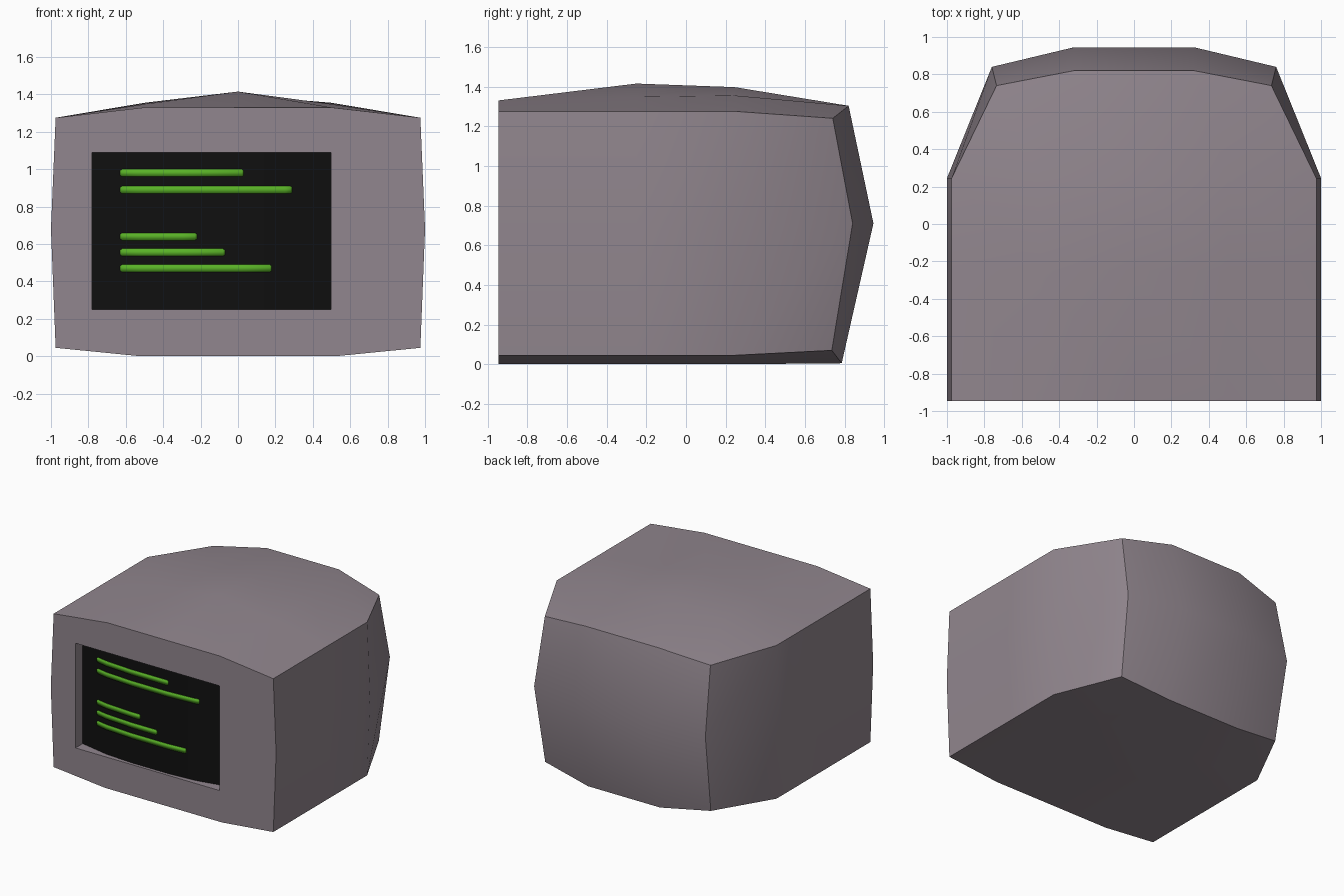
import bpy, bmesh, math

if "Cube" in bpy.data.objects:
    bpy.data.objects.remove(bpy.data.objects["Cube"])

FRONT = -0.945


def material(name, rgb):
    m = bpy.data.materials.new(name)
    m.diffuse_color = (*rgb, 1)
    m.use_nodes = True
    m.node_tree.nodes["Principled BSDF"].inputs["Base Color"].default_value = m.diffuse_color
    return m


casing = material("casing_grey", (0.285, 0.24, 0.272))
black = material("screen_black", (0.005, 0.005, 0.005))
green = material("text_green", (0.1, 0.44, 0.02))


def make(name, bm, mat):
    me = bpy.data.meshes.new(name)
    bm.to_mesh(me)
    bm.free()
    me.materials.append(mat)
    ob = bpy.data.objects.new(name, me)
    bpy.context.collection.objects.link(ob)
    return ob


def activate(ob):
    bpy.ops.object.select_all(action='DESELECT')
    ob.select_set(True)
    bpy.context.view_layer.objects.active = ob


# Monitor casing: rings of ten points lofted from front to back
def ring(half, centre):
    """half: side, top corner, top mid, bottom corner, bottom mid (right half)."""
    side, tc, tm, bc, bmid = half
    flip = lambda p: (-p[0], p[1], p[2])
    return [side, tc, tm, centre, flip(tm), flip(tc), flip(side),
            flip(bc), flip(bmid), bmid, bc]


def section(y, z_mid, z_top):
    return ring([(1, y, 0.68), (0.975, y, 1.275), (0.5, y, z_mid),
                 (0.975, y, 0.045), (0.52, y, 0)], (0, y, z_top))


rings = [section(FRONT, 1.33, 1.33), section(-0.25, 1.348, 1.415),
         section(0.245, 1.355, 1.397),
         ring([(0.76, 0.84, 0.71), (0.735, 0.74, 1.24), (0.32, 0.82, 1.303),
               (0.735, 0.735, 0.07), (0.32, 0.785, 0.005)], (0, 0.82, 1.303))]
bm = bmesh.new()
loops = [[bm.verts.new(p) for p in r] for r in rings]
n = len(loops[0])
for a, b in zip(loops, loops[1:]):
    for i in range(n):
        j = (i + 1) % n
        bm.faces.new((a[i], a[j], b[j], b[i]))
bm.faces.new(loops[0])
# bulging back panel
k = loops[-1]
mr = bm.verts.new((0.32, 0.945, 0.71))
ml = bm.verts.new((-0.32, 0.945, 0.71))
for f in ((k[0], k[1], k[2], mr), (mr, k[2], k[3], k[4], ml), (ml, k[4], k[5], k[6]),
          (k[6], k[7], k[8], ml), (ml, k[8], k[9], mr), (mr, k[9], k[10], k[0])):
    bm.faces.new(f)
bmesh.ops.recalc_face_normals(bm, faces=bm.faces)
body = make("monitor_casing", bm, casing)

# Screen recess cut into the front
X0, X1, Z0, Z1 = -0.78, 0.497, 0.25, 1.09
bm = bmesh.new()
bmesh.ops.create_cube(bm, size=1)
for v in bm.verts:
    v.co = (X0 if v.co.x < 0 else X1, FRONT + (-0.1 if v.co.y < 0 else 0.1),
            Z0 if v.co.z < 0 else Z1)
cutter = make("recess_cutter", bm, casing)
cutter.hide_render = True
mod = body.modifiers.new("recess", 'BOOLEAN')
mod.operation = 'DIFFERENCE'
mod.solver = 'EXACT'
mod.object = cutter
activate(body)
bpy.ops.object.modifier_apply(modifier=mod.name)
bpy.data.objects.remove(cutter)
activate(body)
bpy.ops.object.shade_smooth_by_angle(angle=math.radians(40))

# Curved glass: depth behind the front at a few x positions
PROFILE = [(X0, 0.09), (-0.53, 0.04), (-0.3, 0.024), (0.02, 0.024), (0.25, 0.04), (X1, 0.09)]


def depth(x):
    for (xa, da), (xb, db) in zip(PROFILE, PROFILE[1:]):
        if xa <= x <= xb:
            return da + (db - da) * (x - xa) / (xb - xa)


def strip(name, columns, lift, mat):
    """columns: (x, low z, high z), facing the front."""
    bm = bmesh.new()
    cols = [[bm.verts.new((x, FRONT + depth(x) - lift, z)) for z in (lo, hi)]
            for x, lo, hi in columns]
    for a, b in zip(cols, cols[1:]):
        bm.faces.new((a[0], b[0], b[1], a[1]))
    ob = make(name, bm, mat)
    activate(ob)
    bpy.ops.object.shade_smooth_by_angle(angle=math.radians(40))
    return ob


strip("screen", [(x, Z0, Z1) for x, _ in PROFILE], 0, black)

# Green text lines with rounded ends
for i, (z, end) in enumerate([(0.98, 0.03), (0.89, 0.29), (0.64, -0.22),
                              (0.555, -0.07), (0.47, 0.18)]):
    start, h = -0.63, 0.02
    cols = [(start, z - h * 0.6, z + h * 0.6), (start + 0.01, z - h, z + h)]
    cols += [(x, z - h, z + h) for x, _ in PROFILE if start + 0.011 < x < end - 0.011]
    cols += [(end - 0.01, z - h, z + h), (end, z - h * 0.6, z + h * 0.6)]
    line = strip(f"text_line_{i + 1}", cols, 0.008, green)
    line.modifiers.new("thickness", 'SOLIDIFY').thickness = 0.007
